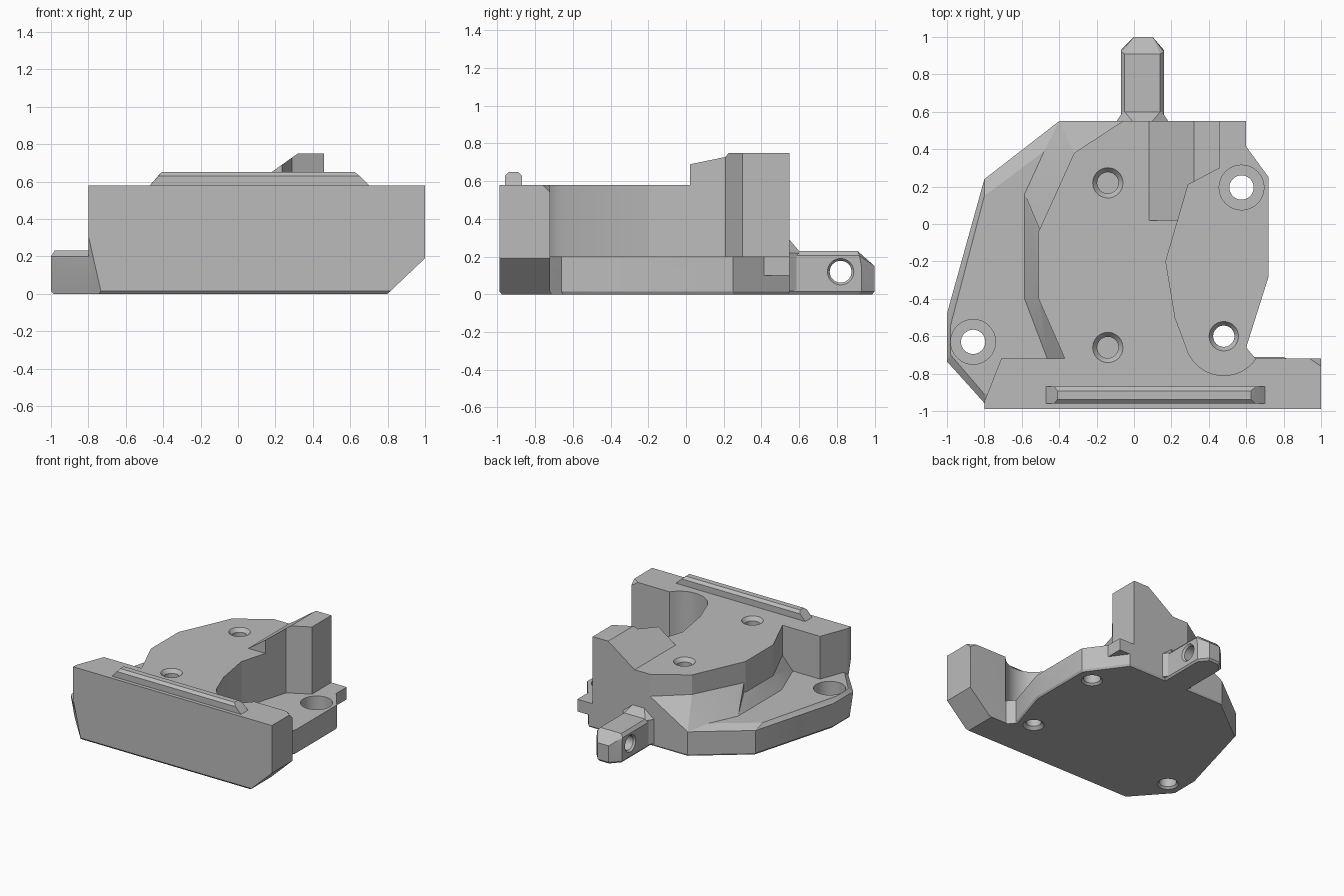
import bpy, bmesh, math
from mathutils import Vector

if "Cube" in bpy.data.objects:
    bpy.data.objects.remove(bpy.data.objects["Cube"])

grey = bpy.data.materials.new("plain grey")
grey.use_nodes = True
colour = (0.5, 0.5, 0.5, 1)
grey.diffuse_color = colour
grey.node_tree.nodes["Principled BSDF"].inputs["Base Color"].default_value = colour


def finish(name, bm):
    bmesh.ops.recalc_face_normals(bm, faces=bm.faces)
    mesh = bpy.data.meshes.new(name)
    bm.to_mesh(mesh)
    bm.free()
    mesh.materials.append(grey)
    obj = bpy.data.objects.new(name, mesh)
    bpy.context.collection.objects.link(obj)
    return obj


def hull(name, points):
    """Convex solid around a few corner points."""
    bm = bmesh.new()
    for p in points:
        bm.verts.new(p)
    res = bmesh.ops.convex_hull(bm, input=bm.verts)
    loose = {v for v in res["geom_interior"] + res["geom_unused"] if isinstance(v, bmesh.types.BMVert)}
    bmesh.ops.delete(bm, geom=list(loose), context="VERTS")
    bmesh.ops.dissolve_limit(bm, angle_limit=0.01, verts=bm.verts, edges=bm.edges)
    return finish(name, bm)


def loft(name, rings):
    """Solid through stacked (outline, height) rings of equal point count."""
    bm = bmesh.new()
    rows = [[bm.verts.new((x, y, z)) for x, y in outline] for outline, z in rings]
    n = len(rows[0])
    for low, high in zip(rows, rows[1:]):
        for i in range(n):
            j = (i + 1) % n
            bm.faces.new((low[i], low[j], high[j], high[i]))
    bm.faces.new(rows[0][::-1])
    bm.faces.new(rows[-1])
    return finish(name, bm)


def circle(x, y, r, n=32):
    return [(x + r * math.cos(math.tau * i / n), y + r * math.sin(math.tau * i / n)) for i in range(n)]


def bore(x, y, steps):
    """Round cutter from (radius, height) steps."""
    return loft("bore", [(circle(x, y, r), z) for r, z in steps])


def combine(target, others, operation):
    for other in others:
        mod = target.modifiers.new("combine", "BOOLEAN")
        mod.operation, mod.solver, mod.object = operation, "EXACT", other
        bpy.context.view_layer.objects.active = target
        bpy.ops.object.modifier_apply(modifier=mod.name)
        bpy.data.objects.remove(other)


def at(points, z):
    return [(x, y, z) for x, y in points]


def down(points, z=0.1):
    """The points together with copies dropped to a lower level."""
    return points + [(x, y, z) for x, y, _ in points]


# base plate with a fine bottom bevel
outline = [(-0.77, -0.99), (1, -0.99), (1, -0.72), (0.65, -0.72), (0.6, -0.66), (0.72, -0.28),
           (0.72, 0.25), (0.5, 0.55), (-0.4, 0.55), (-0.8, 0.24), (-1, -0.48), (-1, -0.735)]
inset = [(x * 0.987, y * 0.987) for x, y in outline]
body = loft("housing", [(inset, 0), (outline, 0.015), (outline, 0.2)])

# raised side floor with chamfered rim
rim = [(-0.4, 0.55), (-0.8, 0.24), (-1, -0.48), (-1, -0.735), (-0.77, -0.99), (-0.3, -0.98), (-0.2, 0.54)]
floor = [(-0.48, 0.39), (-0.8, 0.15), (-0.98, -0.54), (-0.98, -0.7), (-0.8, -0.91), (-0.3, -0.9), (-0.3, 0.38)]
ledge = hull("ledge", down(at(rim, 0.2)) + at(floor, 0.23))

# front wall with one clipped top corner
wall_plan = [(-0.8, -0.99), (1, -0.99), (1, -0.76), (0.94, -0.72), (-0.71, -0.72), (-0.8, -0.95)]
wall = hull("wall", at(wall_plan, 0.58) + at(wall_plan, 0.05) + [(1, -0.72, 0.05), (1, -0.72, 0.54)])

# central block
block_plan = [(-0.3, -0.8), (0.6, -0.8), (0.6, 0.55), (-0.06, 0.55), (-0.32, 0.38),
              (-0.51, -0.04), (-0.51, -0.4), (-0.37, -0.72)]
block = loft("block", [(block_plan, 0.1), (block_plan, 0.58)])

# sloped skirts at the foot of the block
skirts = [
    hull("skirt", down([(-0.48, 0.39, 0.23), (-0.585, 0.16, 0.23), (-0.06, 0.55, 0.4), (-0.32, 0.38, 0.42),
                        (-0.51, 0.12, 0.34), (-0.5, -0.04, 0.42), (-0.4, 0.55, 0.2)])),
    hull("skirt", down([(-0.585, 0.16, 0.23), (-0.585, -0.4, 0.23), (-0.5, 0.12, 0.34), (-0.5, -0.4, 0.34)])),
    hull("skirt", down([(-0.585, -0.4, 0.23), (-0.46, -0.73, 0.23), (-0.5, -0.4, 0.34), (-0.36, -0.73, 0.34)])),
]

# raised stop with a sloping side
profile = [(0.08, 0.58), (0.32, 0.75), (0.6, 0.75), (0.6, 0.5), (0.08, 0.5)]
stop = hull("stop", [(x, y, z) for x, z in profile for y in (0.02, 0.55)])
combine(body, [ledge, wall, block, *skirts, stop], "UNION")

# pocket with a round end
arc = [math.radians(-35 - 131 * i / 16) for i in range(17)]
pocket_plan = [(0.48 + 0.21 * math.cos(a), -0.6 + 0.21 * math.sin(a)) for a in arc]
pocket_plan += [(0.22, -0.5), (0.17, -0.2), (0.29, 0.21), (0.46, 0.3), (0.46, 0.7), (1.1, 0.7), (1.1, -0.7)]
pocket = loft("pocket", [(pocket_plan, 0.2), (pocket_plan, 1)])

# lower corner cuts at both ends of the wall
right_cut = hull("cut", [(x, y, z) for y in (-1.1, -0.5)
                         for x, z in ((0.75, -0.0475), (1.05, 0.2375), (1.1, -0.0475))])
left_points = []
for z in (-0.1, 0.4):
    for t in (-0.3, 1.6):
        p = Vector((-0.73 - 0.2258 * z - 0.227 * t, -0.99 + 0.255 * t, z))
        left_points += [p, p + Vector((-0.5, -0.5, 0))]
left_cut = hull("cut", left_points)

# screw holes: two blind, three through, two of them counterbored
bottom = [(0.1, -0.02), (0.057, 0.023)]
holes = [bore(-0.14, y, [(0.057, 0.4), (0.057, 0.55), (0.097, 0.6)]) for y in (0.22, -0.66)]
holes.append(bore(0.48, -0.6, bottom + [(0.057, 0.17), (0.093, 0.22)]))
for x, y in ((0.575, 0.195), (-0.86, -0.63)):
    holes.append(bore(x, y, [(0.1, -0.02), (0.065, 0.015), (0.065, 0.09), (0.12, 0.09), (0.12, 0.4)]))
combine(body, [pocket, right_cut, left_cut, *holes], "DIFFERENCE")

# rear lug with gusset and cross hole
lug_plan = [(-0.07, 0.5), (-0.07, 0.93), (0, 1), (0.1, 1), (0.16, 0.93), (0.16, 0.5)]
lug_foot = [(0.045 + (x - 0.045) * 0.9, y - 0.012) for x, y in lug_plan]
lug_side = [(-0.07, 0.5), (-0.07, 0.92), (0.16, 0.92), (0.16, 0.5)]
lug_top = [(-0.05, 0.5), (-0.05, 0.91), (0.14, 0.91), (0.14, 0.5)]
lug = hull("rear_lug", at(lug_foot, 0) + at(lug_plan, 0.015) + at(lug_plan, 0.15)
           + at(lug_side, 0.205) + at(lug_top, 0.23))
gusset_foot = [(-0.1, 0.54), (0.19, 0.54), (0.15, 0.6), (-0.06, 0.6)]
gusset = hull("gusset", at(gusset_foot, 0.02) + at(gusset_foot, 0.22)
              + [(0, 0.54, 0.3), (0.09, 0.54, 0.3), (-0.05, 0.6, 0.23), (0.14, 0.6, 0.23)])
combine(lug, [gusset], "UNION")
cross = loft("cross_hole", [(circle(0, 0, r), z) for r, z in
                            ((0.09, -0.14), (0.058, -0.1), (0.058, 0.1), (0.09, 0.14))])
cross.rotation_euler.y = math.pi / 2
cross.location = (0.045, 0.82, 0.12)
bpy.context.view_layer.update()
combine(lug, [cross], "DIFFERENCE")

# guide rail on top of the wall
rail_points = []
for left, right, half, z in ((-0.475, 0.705, 0.045, 0.575), (-0.425, 0.65, 0.045, 0.63), (-0.41, 0.625, 0.023, 0.65)):
    rail_points += [(x, -0.915 + s * half, z) for x in (left, right) for s in (-1, 1)]
rail = hull("guide_rail", rail_points)

# flat faces stay crisp, round walls are smooth
for obj in (body, lug, rail):
    bpy.ops.object.select_all(action="DESELECT")
    obj.select_set(True)
    bpy.context.view_layer.objects.active = obj
    bpy.ops.object.shade_smooth_by_angle(angle=math.radians(20))
